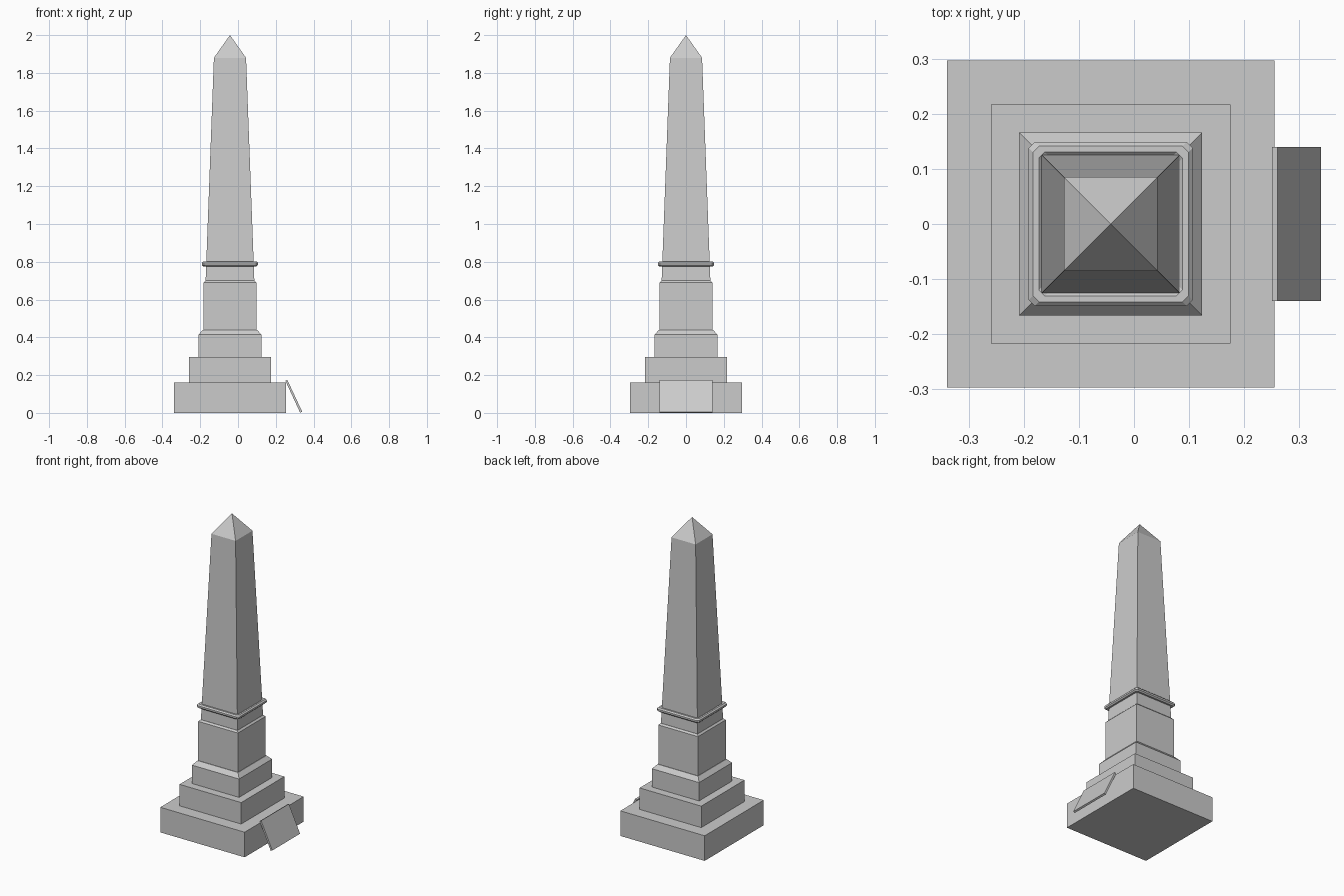
import bpy, math

if "Cube" in bpy.data.objects:
    bpy.data.objects.remove(bpy.data.objects["Cube"])

CX = -0.0425  # monument axis; the leaning plaque offsets it from the origin


def make(name, verts, faces):
    mesh = bpy.data.meshes.new(name)
    mesh.from_pydata(verts, [], faces)
    mesh.update()
    obj = bpy.data.objects.new(name, mesh)
    bpy.context.collection.objects.link(obj)
    return obj


def square_stack(name, profile):
    """Closed square solid from (half width, z) levels; half width 0 ends in a point."""
    verts, faces = [], []
    for h, z in profile:
        if h == 0:
            verts.append((CX, 0, z))
        else:
            verts += [(CX + sx * h, sy * h, z)
                      for sx, sy in ((-1, -1), (1, -1), (1, 1), (-1, 1))]
    faces.append((3, 2, 1, 0))
    for k in range(len(profile) - 1):
        a = 4 * k
        for i in range(4):
            j = (i + 1) % 4
            if profile[k + 1][0] == 0:
                faces.append((a + i, a + j, a + 4))
            else:
                faces.append((a + i, a + j, a + 4 + j, a + 4 + i))
    if profile[-1][0] > 0:
        n = len(verts)
        faces.append((n - 4, n - 3, n - 2, n - 1))
    return make(name, verts, faces)


# Stepped base, pedestal and shaft
square_stack("bottom_step", [(0.2975, 0), (0.2975, 0.16)])
square_stack("middle_step", [(0.2175, 0.16), (0.2175, 0.297)])
square_stack("plinth", [(0.1665, 0.297), (0.1665, 0.414), (0.143, 0.44)])
square_stack("pedestal", [(0.14, 0.44), (0.14, 0.69), (0.13, 0.70)])
square_stack("shaft", [(0.129, 0.70), (0.085, 1.88), (0, 2.0)])

# Moulding: octagonal section swept round a square with clipped corners
R, HALF, CLIP, ZC, SEG = 0.013, 0.136, 0.011, 0.789, 8
verts, faces = [], []
for s in range(SEG):
    a = math.tau * (s + 0.5) / SEG
    k = R / math.cos(math.pi / SEG)
    h, z = HALF + k * math.cos(a), ZC + k * math.sin(a)
    c = h - CLIP
    verts += [(CX + x, y, z) for x, y in
              ((c, -h), (h, -c), (h, c), (c, h), (-c, h), (-h, c), (-h, -c), (-c, -h))]
for s in range(SEG):
    t = (s + 1) % SEG
    for i in range(8):
        j = (i + 1) % 8
        faces.append((s * 8 + i, s * 8 + j, t * 8 + j, t * 8 + i))
make("moulding_ring", verts, faces)

# Thin plaque leaning against the bottom step
section = [(0.329, 0.001), (0.340, 0.006), (0.261, 0.175), (0.251, 0.170)]
verts = [(x, y, z) for y in (-0.14, 0.14) for x, z in section]
faces = [(0, 1, 2, 3), (7, 6, 5, 4)]
faces += [(i, i + 4, (i + 1) % 4 + 4, (i + 1) % 4) for i in range(4)]
make("leaning_plaque", verts, faces)
